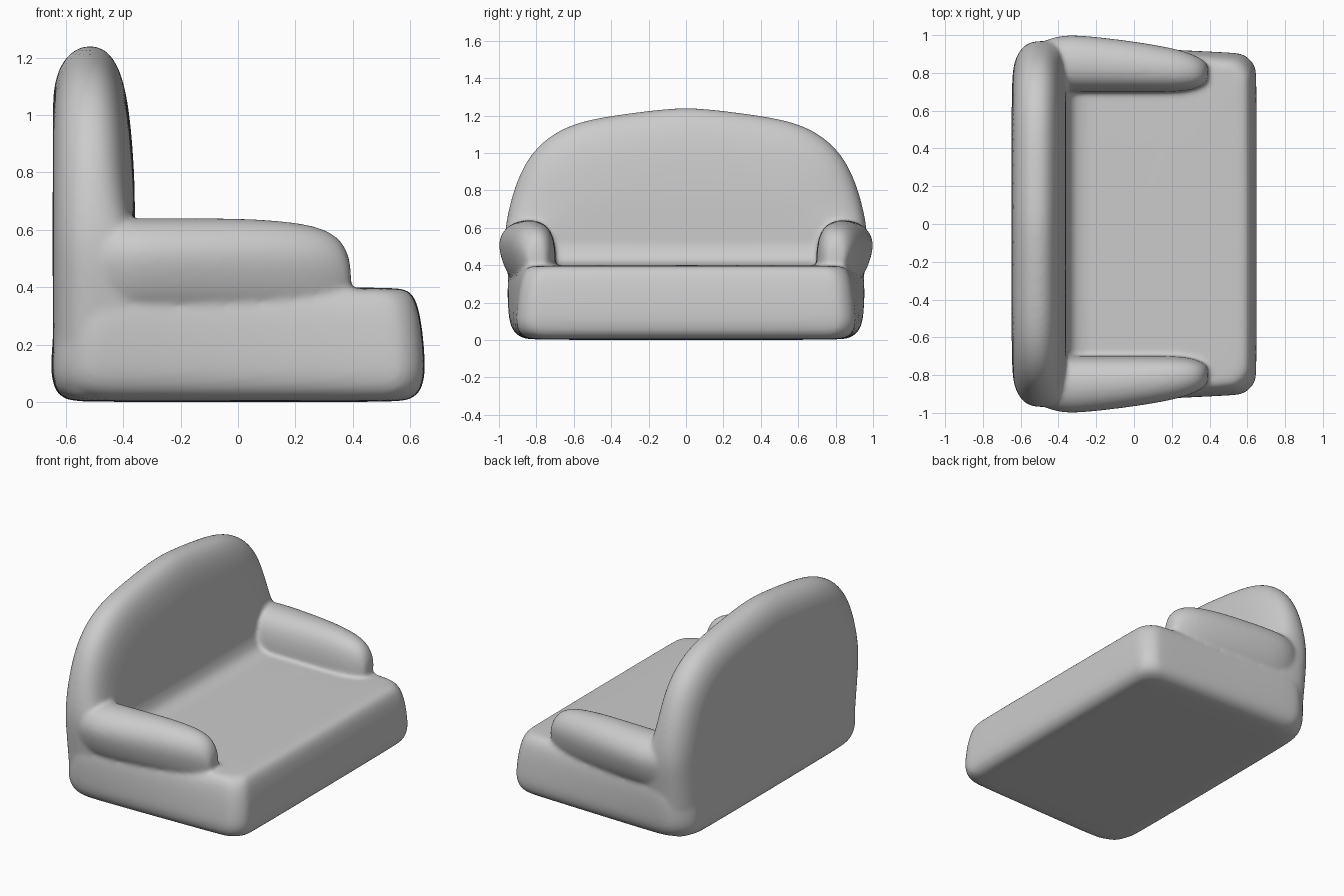
import bpy, bmesh
from math import cos, sin, pi

bm = bmesh.new()


def loft(rings):
    """Skin a list of closed rings and cap both ends."""
    loops = [[bm.verts.new(p) for p in ring] for ring in rings]
    n = len(loops[0])
    for a, b in zip(loops, loops[1:]):
        for i in range(n):
            j = (i + 1) % n
            bm.faces.new((a[i], a[j], b[j], b[i]))
    bm.faces.new(loops[0][::-1])
    bm.faces.new(loops[-1])


def clamp(v):
    return max(0.0, min(1.0, v))


def base_ring(hx, hy, z):
    """Rounded rectangle, rounder at the rear and flaring out toward it."""
    ring = []
    for k, (sx, sy, r) in enumerate([(1, 1, 0.12), (-1, 1, 0.19),
                                     (-1, -1, 0.19), (1, -1, 0.12)]):
        for s in range(6):
            a = (k + s / 5) * pi / 2
            x = sx * (hx - r) + r * cos(a)
            y = sy * (hy - r) + r * sin(a)
            flare = 1 + 0.18 * z * clamp((0.4 - x) / 0.75)
            ring.append((x, y * (1 - 0.025 * x) * flare, z))
    return ring


# Seat base: stacked rounded rectangles (z, half depth, half width)
base = [(0.0, 0.55, 0.81), (0.008, 0.60, 0.865), (0.035, 0.635, 0.905),
        (0.08, 0.648, 0.92), (0.13, 0.652, 0.922), (0.25, 0.643, 0.91),
        (0.33, 0.628, 0.895), (0.37, 0.612, 0.877), (0.392, 0.59, 0.855),
        (0.401, 0.55, 0.82)]
loft([base_ring(hx, hy, z) for z, hx, hy in base])

# Backrest: arched outline, inset layer by layer from rear to front (x, inset)
half = [(0.2, 1.23), (0.4, 1.203), (0.58, 1.17), (0.73, 1.10), (0.84, 0.99),
        (0.905, 0.86), (0.947, 0.72), (0.968, 0.6), (0.972, 0.5),
        (0.953, 0.35), (0.93, 0.15), (0.91, 0.05), (0.87, 0.01), (0.8, 0.0)]
outline = [(0, 1.25)] + half + [(-y, z) for y, z in reversed(half)]
layers = [(-0.645, 0.22), (-0.642, 0.16), (-0.63, 0.10), (-0.605, 0.05),
          (-0.565, 0.012), (-0.515, 0.0), (-0.46, 0.012), (-0.41, 0.08),
          (-0.38, 0.21), (-0.365, 0.38), (-0.358, 0.52)]
rings = []
for x, d in layers:
    ring = []
    for y, z in outline:
        # the front edge stays full width low down, where the arms join
        dy = d if x < -0.5 else d * 0.65 * clamp((z - 0.5) / 0.3)
        dz = d / (0.645 if z > 0.6 else 1.6)
        ring.append((x, y * (1 - dy / 0.97), 0.6 + (z - 0.6) * (1 - dz)))
    rings.append(ring)
loft(rings)

# Soft fillet where the seat meets the backrest
fillet = [(-0.42, 0.56), (-0.362, 0.54), (-0.35, 0.47), (-0.325, 0.425),
          (-0.28, 0.405), (-0.22, 0.398), (-0.22, 0.36), (-0.42, 0.34)]
loft([[(x, y, z) for x, z in fillet] for y in (-0.78, -0.74, 0.74, 0.78)])

# Armrests bulging over the base: section as (fraction of width, z)
section = [(0.02, 0.34), (0.0, 0.42), (0.02, 0.52), (0.12, 0.60), (0.33, 0.64),
           (0.6, 0.643), (0.83, 0.615), (0.97, 0.56), (1.0, 0.5),
           (0.945, 0.43), (0.87, 0.37), (0.74, 0.31), (0.4, 0.29), (0.1, 0.3)]
# stations: x, inner y, outer y, height factor
stations = [(-0.58, 0.72, 0.90, 0.85), (-0.52, 0.71, 0.95, 0.93),
            (-0.45, 0.7, 0.985, 0.98),
            (-0.36, 0.695, 1.008, 1), (-0.2, 0.695, 0.995, 1),
            (0.0, 0.695, 0.97, 1), (0.15, 0.695, 0.945, 0.965),
            (0.26, 0.7, 0.92, 0.9), (0.33, 0.715, 0.892, 0.79),
            (0.37, 0.735, 0.868, 0.62), (0.388, 0.75, 0.85, 0.42),
            (0.394, 0.77, 0.83, 0.2)]
for side in (1, -1):
    loft([[(x, side * (yi + u * (yo - yi)),
            0.4 + (z - 0.4) * h if z > 0.4 else z) for u, z in section]
          for x, yi, yo, h in stations])

bmesh.ops.recalc_face_normals(bm, faces=bm.faces)
mesh = bpy.data.meshes.new("sofa")
bm.to_mesh(mesh)
bm.free()
sofa = bpy.data.objects.new("sofa", mesh)
bpy.context.collection.objects.link(sofa)

# Round the parts, fuse them into one skin and soften the joints
sub = sofa.modifiers.new("round", 'SUBSURF')
sub.levels = sub.render_levels = 2
fuse = sofa.modifiers.new("fuse", 'REMESH')
fuse.mode = 'VOXEL'
fuse.voxel_size = 0.012
fuse.use_smooth_shade = True
soft = sofa.modifiers.new("soften", 'SMOOTH')
soft.factor = 0.5
soft.iterations = 10
